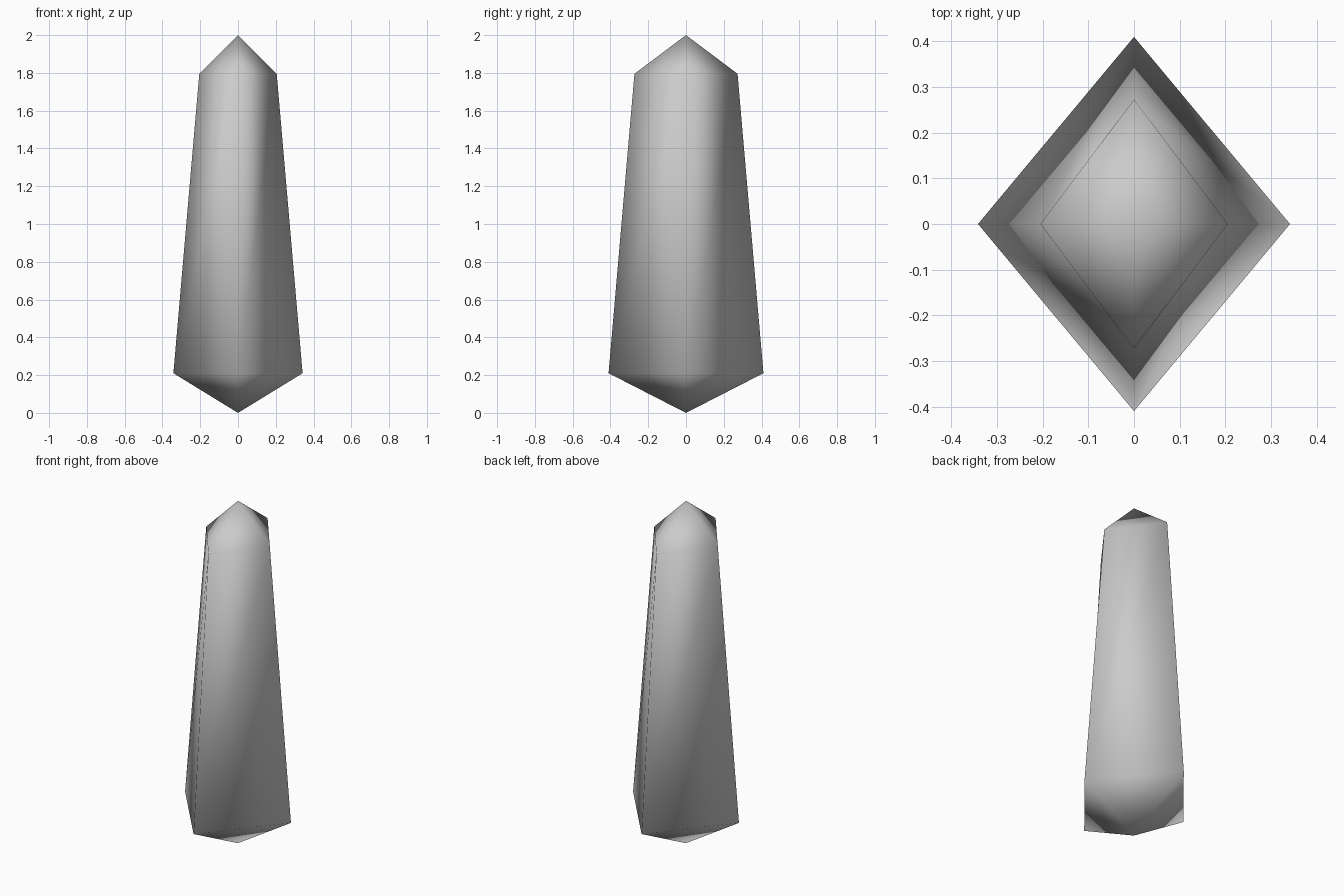
import bpy
import bmesh

cube = bpy.data.objects.get("Cube")
if cube:
    bpy.data.objects.remove(cube, do_unlink=True)

# Pale grey stone
stone = bpy.data.materials.new("pale_grey")
stone.use_nodes = True
colour = (0.6, 0.6, 0.6, 1.0)
stone.diffuse_color = colour
stone.node_tree.nodes["Principled BSDF"].inputs["Base Color"].default_value = colour


def diamond_ring(bm, half_x, half_y, z):
    """Four corners of a diamond, counter-clockwise from above."""
    corners = [(half_x, 0), (0, half_y), (-half_x, 0), (0, -half_y)]
    return [bm.verts.new((x, y, z)) for x, y in corners]


# Tapered four-sided shaft with a point at each end
bm = bmesh.new()
bottom_tip = bm.verts.new((0, 0, 0))
lower = diamond_ring(bm, 0.342, 0.41, 0.21)
upper = diamond_ring(bm, 0.205, 0.273, 1.795)
top_tip = bm.verts.new((0, 0, 2))
for i in range(4):
    j = (i + 1) % 4
    bm.faces.new((bottom_tip, lower[j], lower[i]))
    bm.faces.new((lower[i], lower[j], upper[j], upper[i]))
    bm.faces.new((upper[i], upper[j], top_tip))

# Soft shading across every edge
for face in bm.faces:
    face.smooth = True

mesh = bpy.data.meshes.new("crystal_shard")
bm.to_mesh(mesh)
bm.free()
mesh.materials.append(stone)
crystal = bpy.data.objects.new("crystal_shard", mesh)
bpy.context.collection.objects.link(crystal)
